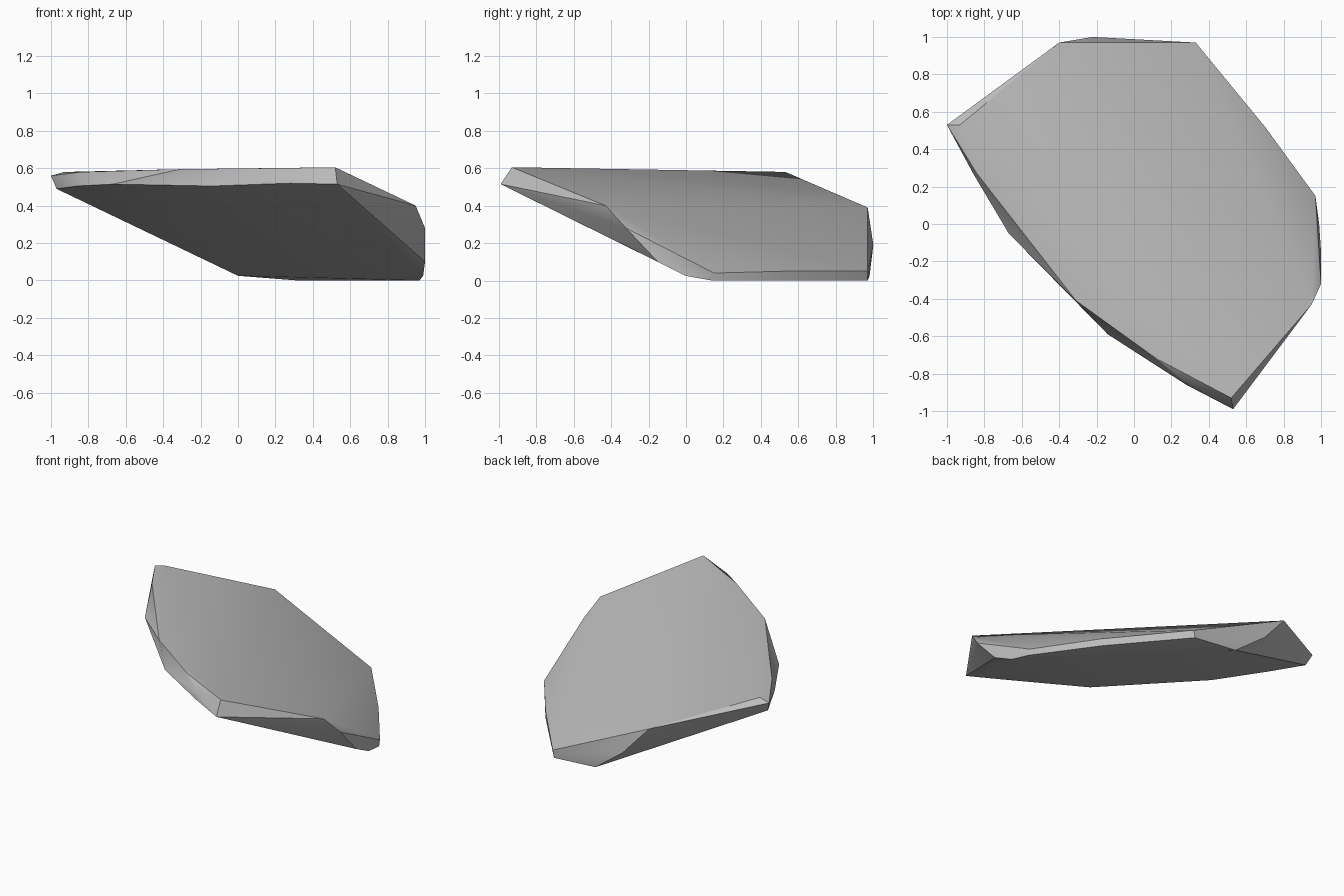
import bpy
import bmesh
import math

# Remove the default cube only
default_cube = bpy.data.objects.get("Cube")
if default_cube is not None:
    bpy.data.objects.remove(default_cube, do_unlink=True)


def make_material(name, colour):
    material = bpy.data.materials.new(name)
    material.use_nodes = True
    material.diffuse_color = colour
    shader = material.node_tree.nodes["Principled BSDF"]
    shader.inputs["Base Color"].default_value = colour
    return material


def make_hull(name, corner_groups, material, smooth_angle):
    """Wrap a closed faceted skin around all the given corners."""
    mesh = bpy.data.meshes.new(name)
    bm = bmesh.new()
    for corners in corner_groups:
        for corner in corners:
            bm.verts.new(corner)
    result = bmesh.ops.convex_hull(bm, input=bm.verts[:])
    leftovers = set(result["geom_interior"]) | set(result["geom_unused"])
    loose = [item for item in leftovers if isinstance(item, bmesh.types.BMVert)]
    bmesh.ops.delete(bm, geom=loose, context="VERTS")
    bmesh.ops.recalc_face_normals(bm, faces=bm.faces[:])
    bm.to_mesh(mesh)
    bm.free()
    mesh.materials.append(material)
    obj = bpy.data.objects.new(name, mesh)
    bpy.context.scene.collection.objects.link(obj)
    bpy.ops.object.select_all(action="DESELECT")
    obj.select_set(True)
    bpy.context.view_layer.objects.active = obj
    bpy.ops.object.shade_smooth_by_angle(angle=smooth_angle)
    return obj


# Upper rim of the slab, from the front tip round to the side tip
upper_rim = [(.52, -.93, .605), (.28, -.85, .575), (.12, -.72, .6), (-.31, -.41, .595),
             (-.84, .27, .58), (-.93, .53, .58), (-1, .53, .56)]

# Lower rim, overhanging the slanted underside
lower_rim = [(.53, -.99, .515), (.28, -.86, .52), (-.14, -.59, .505),
             (-.67, -.05, .515), (-.86, .27, .505), (-.97, .5, .49)]

# Crease where the top bends down, and the two end walls below it
shoulder = [(-.4, .97, .39), (-.22, 1, .19), (.95, -.43, .4),
            (1, -.32, .28), (1, -.15, .1)]

# Thin back edge and the flat base it stands on
back_edge = [(.33, .97, .05), (.7, .52, .05), (.97, .15, .04)]
base = [(0, .98, .025), (.32, .97, 0), (.7, .52, 0), (.97, .14, 0), (.99, 0, .025)]

stone_grey = make_material("stone grey", (.5, .5, .5, 1))
make_hull("rock_slab", [upper_rim, lower_rim, shoulder, back_edge, base],
          stone_grey, math.radians(30))
